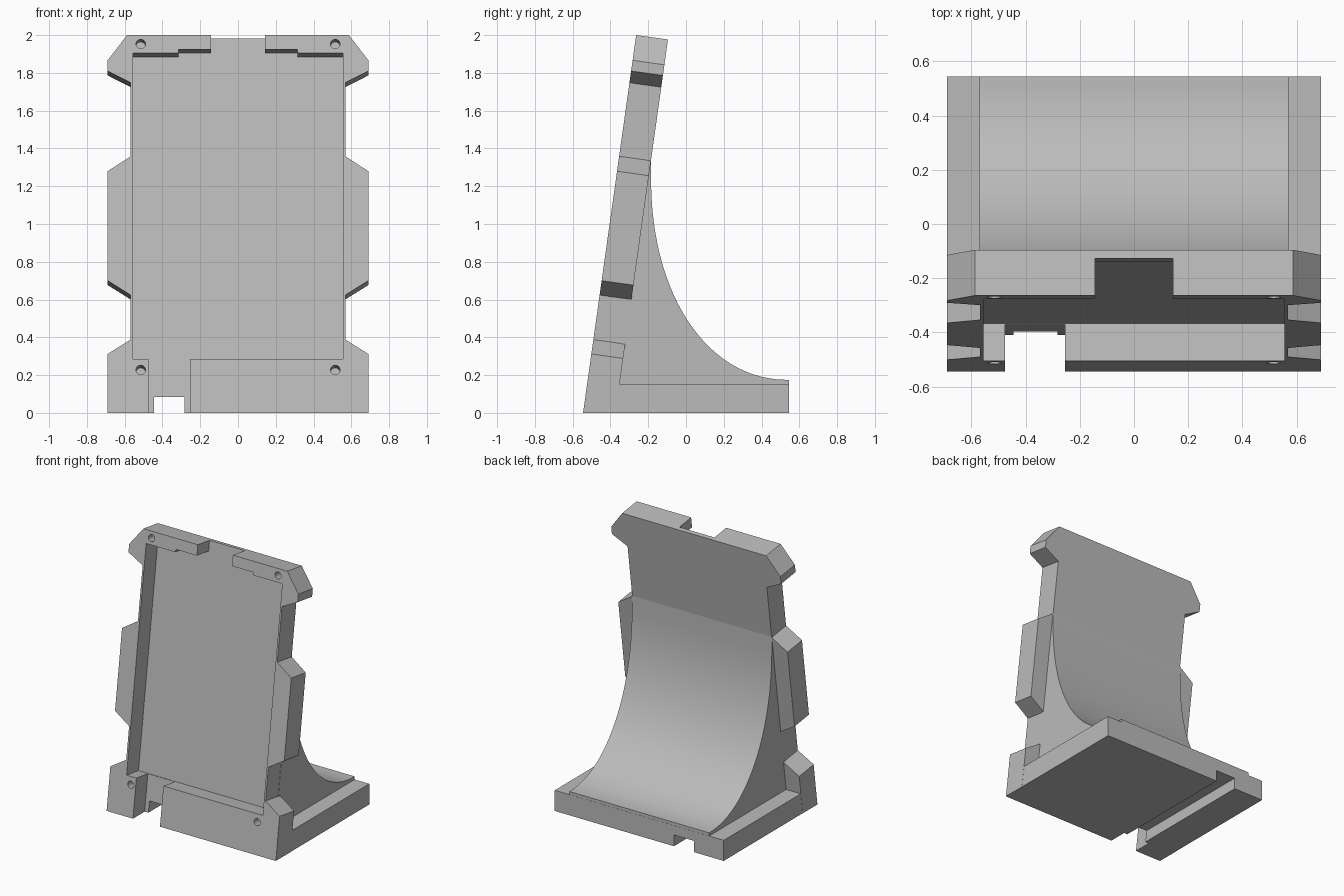
import bpy, bmesh, math
from mathutils import Vector

if "Cube" in bpy.data.objects:
    bpy.data.objects.remove(bpy.data.objects["Cube"], do_unlink=True)

TILT = math.radians(8)
S, C = math.sin(TILT), math.cos(TILT)
FRONT = -0.545           # y of the leaning front face at floor level
HALF_W, BODY_W = 0.69, 0.57

grey = bpy.data.materials.new("light_grey")
grey.use_nodes = True
grey.diffuse_color = (0.5, 0.5, 0.5, 1)
grey.node_tree.nodes["Principled BSDF"].inputs["Base Color"].default_value = (0.5, 0.5, 0.5, 1)


def leaning(x, v, w):
    """Point in the leaning panel: v up the slope, w depth behind the front."""
    return Vector((x, FRONT + v * S + w * C, v * C - w * S))


def side(y, z, x):
    return Vector((x, y, z))


def prism(name, outline, place, t0, t1):
    bm = bmesh.new()
    rings = [[bm.verts.new(place(a, b, t)) for a, b in outline] for t in (t0, t1)]
    for ring in rings:
        bm.faces.new(ring)
    n = len(outline)
    for i in range(n):
        j = (i + 1) % n
        bm.faces.new((rings[0][i], rings[0][j], rings[1][j], rings[1][i]))
    bmesh.ops.recalc_face_normals(bm, faces=bm.faces)
    mesh = bpy.data.meshes.new(name)
    bm.to_mesh(mesh)
    bm.free()
    mesh.materials.append(grey)
    obj = bpy.data.objects.new(name, mesh)
    bpy.context.collection.objects.link(obj)
    return obj


def rect(x0, x1, v0, v1):
    return [(x0, v0), (x1, v0), (x1, v1), (x0, v1)]


def combine(target, other, operation):
    mod = target.modifiers.new("combine", "BOOLEAN")
    mod.operation, mod.object, mod.solver = operation, other, "EXACT"
    bpy.context.view_layer.objects.active = target
    bpy.ops.object.modifier_apply(modifier=mod.name)
    bpy.data.objects.remove(other, do_unlink=True)


# Leaning panel with chamfered side tabs, mirrored left to right
IN = BODY_W - 0.002
half = [(HALF_W, -0.06), (HALF_W, 0.315), (IN, 0.392), (IN, 0.63), (HALF_W, 0.707),
        (HALF_W, 1.292), (IN, 1.372), (IN, 1.765), (HALF_W, 1.828),
        (HALF_W, 1.885), (0.587, 2.02)]
outline = half + [(-x, v) for x, v in reversed(half)]
stand = prism("phone_stand", outline, leaning, 0, 0.17)

# Flat base
base = prism("base", [(FRONT + 0.05, -0.03), (0.545, -0.03), (0.545, 0.152), (FRONT + 0.1, 0.152)],
             side, -HALF_W + 0.001, HALF_W - 0.001)
combine(stand, base, "UNION")

# Curved rear support sweeping down to the back edge
curve = []
for i in range(49):
    a = math.pi / 2 * i / 48
    p = 2 / 2.12
    curve.append((0.544 - 0.729 * math.cos(a) ** p, 1.25 - 1.075 * math.sin(a) ** p if i else 1.25))
profile = [(-0.39, 0.05), (-0.207, 1.34), (-0.185, 1.34)] + curve + [(0.544, 0.05)]
support = prism("rear_support", profile, side, -BODY_W, BODY_W)
combine(stand, support, "UNION")

# Level underside
combine(stand, prism("floor_cut", rect(-1, 1, -0.3, 0), side, -1, 1), "DIFFERENCE")

# Front pocket, stepped lip, top notch and cable slot
cuts = [
    ("pocket", rect(-0.555, 0.555, 0.287, 1.923), 0.14),
    ("lip_step", rect(-0.315, 0.315, 1.8, 1.943), 0.137),
    ("top_notch", rect(-0.143, 0.143, 1.85, 2.1), 0.138),
    ("cable_slot", rect(-0.475, -0.255, -0.1, 0.35), 0.135),
]
for name, shape, depth in cuts:
    combine(stand, prism(name, shape, leaning, -0.1, depth), "DIFFERENCE")

# Cable channel under the base, running out of the back
channel = prism("channel", [(-0.6, -0.1), (0.7, -0.1), (0.7, 0.083), (-0.6, 0.083)],
                side, -0.445, -0.283)
combine(stand, channel, "DIFFERENCE")

# Screw holes at the four corners
for x in (-0.515, 0.515):
    for v in (0.23, 1.972):
        circle = [(x + 0.025 * math.cos(k * math.tau / 24), v + 0.025 * math.sin(k * math.tau / 24))
                  for k in range(24)]
        combine(stand, prism("screw_hole", circle, leaning, -0.05, 0.1), "DIFFERENCE")

# Smooth the curves and keep the hard edges
bpy.ops.object.select_all(action="DESELECT")
stand.select_set(True)
bpy.context.view_layer.objects.active = stand
bpy.ops.object.shade_smooth_by_angle(angle=math.radians(25))
